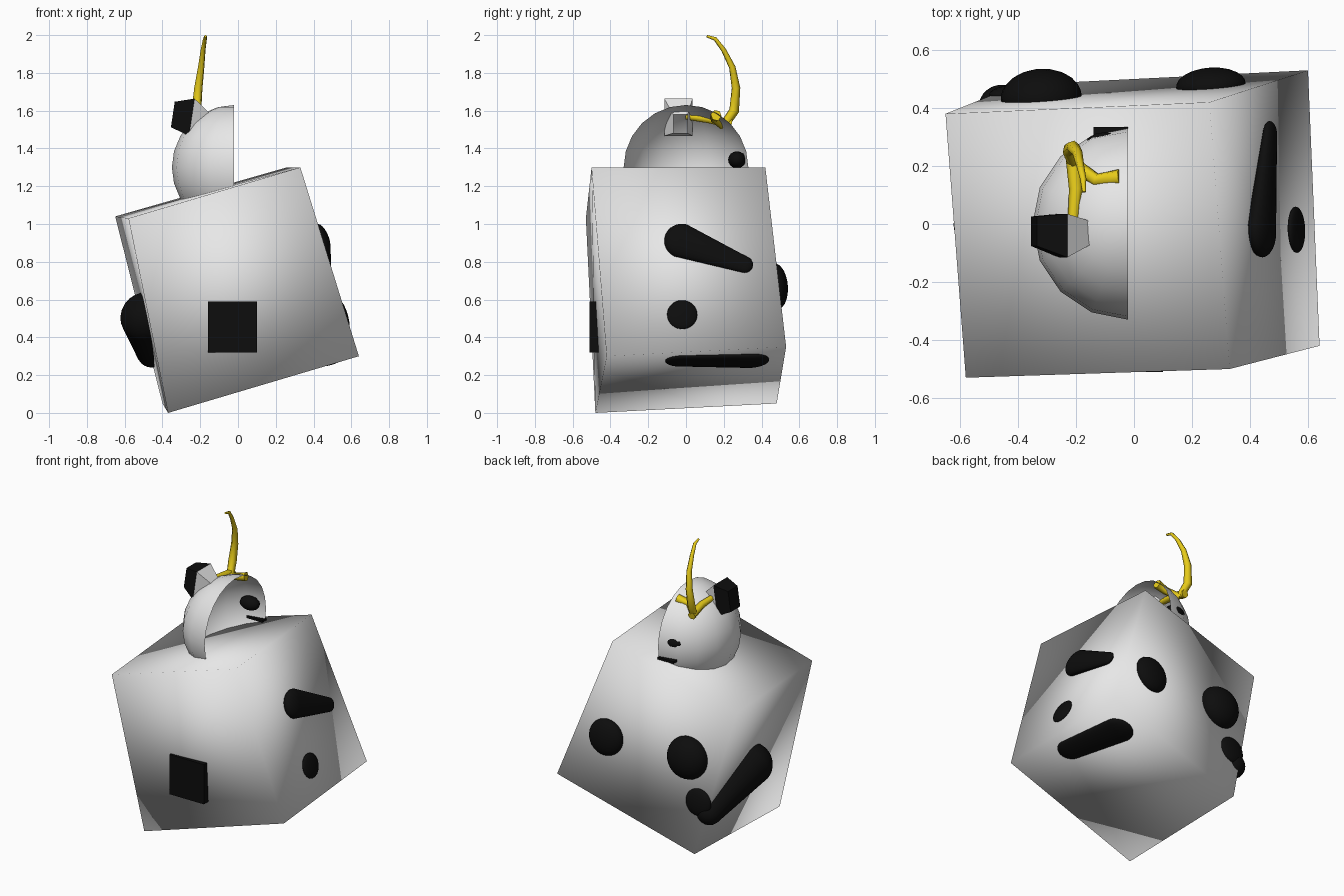
import bpy, bmesh
from mathutils import Vector, Matrix

if "Cube" in bpy.data.objects:
    bpy.data.objects.remove(bpy.data.objects["Cube"])


def material(name, color):
    m = bpy.data.materials.new(name)
    m.use_nodes = True
    m.diffuse_color = (*color, 1)
    m.node_tree.nodes["Principled BSDF"].inputs["Base Color"].default_value = (*color, 1)
    return m


WHITE = material("white", (.8, .8, .8))
BLACK = material("black", (.004, .004, .004))
YELLOW = material("golden yellow", (.8, .6, .01))


def add(name, bm, mats, smooth=True):
    bmesh.ops.recalc_face_normals(bm, faces=bm.faces)
    for f in bm.faces:
        f.smooth = smooth
    me = bpy.data.meshes.new(name)
    bm.to_mesh(me)
    bm.free()
    for m in mats:
        me.materials.append(m)
    ob = bpy.data.objects.new(name, me)
    bpy.context.collection.objects.link(ob)
    return ob


# tilted cube body: corners ordered front then back, softly shaded
corners = [(-.37, -.48, 0), (.64, -.42, .30), (.33, -.5, 1.30), (-.58, -.53, 1.03),
           (-.40, .48, .05), (.60, .53, .35), (.26, .42, 1.30), (-.65, .38, 1.04)]
bm = bmesh.new()
v = [bm.verts.new(c) for c in corners]
bm.faces.new(v[:4])
bm.faces.new(v[4:])
for i in range(4):
    j = (i + 1) % 4
    bm.faces.new((v[i], v[j], v[j + 4], v[i + 4]))
add("body", bm, [WHITE])


def spot(name, p1, r1, p2, r2, normal, height):
    """Raised pear-shaped patch between two round ends."""
    p1, p2, n = Vector(p1), Vector(p2), Vector(normal).normalized()
    along = p2 - p1
    if along.length < .001:
        along = n.orthogonal()
    along = (along - n * along.dot(n)).normalized()
    side = n.cross(along)
    bm = bmesh.new()
    bmesh.ops.create_uvsphere(bm, u_segments=24, v_segments=15, radius=1)
    for vert in bm.verts:
        c = vert.co.copy()
        p, r = (p1, r1) if c.z < 0 else (p2, r2)
        vert.co = p + along * c.z * r + side * c.x * r + n * c.y * height * r / r1
    add(name, bm, [BLACK])


def round_spot(name, p, r, normal, height):
    spot(name, p, r, p, r, normal, height)


RIGHT, LEFT, BACK, BOTTOM = (1, .03, .31), (-1, -.03, -.22), (-.07, 1, .08), (.29, .05, -1)
spot("long_spot_plus_x", (.44, -.02, .91), .095, (.469, .31, .785), .045, RIGHT, .045)
round_spot("round_spot_plus_x", (.56, -.02, .52), .08, RIGHT, .02)
spot("long_spot_bottom", (.42, .34, .278), .1, (.49, -.03, .278), .08, BOTTOM, .03)
round_spot("back_spot_a", (.265, .479, .67), .12, BACK, .06)
round_spot("back_spot_b", (-.32, .435, .67), .14, BACK, .1)
round_spot("back_spot_c", (-.41, .451, .395), .09, BACK, .03)
spot("long_spot_minus_x", (-.483, 0, .5), .14, (-.457, .4, .32), .08, LEFT, .14)


def box(name, lo, hi, mat):
    lo, hi = Vector(lo), Vector(hi)
    bm = bmesh.new()
    bmesh.ops.create_cube(bm, size=1)
    for vert in bm.verts:
        vert.co = (lo + hi) / 2 + vert.co * (hi - lo)
    add(name, bm, [mat], False)


box("front_square", (-.16, -.51, .32), (.10, -.44, .59), BLACK)

# hollow half head, open towards +x
bm = bmesh.new()
bmesh.ops.create_uvsphere(bm, u_segments=16, v_segments=12, radius=.33)
bmesh.ops.delete(bm, geom=[w for w in bm.verts if w.co.x > .001], context='VERTS')
bmesh.ops.translate(bm, verts=bm.verts, vec=(-.02, 0, 1.3))
add("half_head", bm, [WHITE])

# eye and mouth, mostly sunk inside the shell
bm = bmesh.new()
bmesh.ops.create_uvsphere(bm, u_segments=12, v_segments=8, radius=1)
bmesh.ops.transform(bm, verts=bm.verts, matrix=Matrix.Translation((-.10, .27, 1.34))
                    @ Matrix.Diagonal((.07, .047, .045, 1)))
add("eye", bm, [BLACK])
box("mouth", (-.14, .29, 1.22), (-.02, .335, 1.235), BLACK)

# ear: square rings lofted outward, tip painted black
rings = [((-.15, -.03, 1.53), .05), ((-.245, -.04, 1.565), .1), ((-.345, -.025, 1.58), .068)]
axis = Vector((-1, 0, .15)).normalized()
up = Vector((.15, 0, 1)).normalized()
across = axis.cross(up)
bm = bmesh.new()
loops = []
for centre, r in rings:
    loops.append([bm.verts.new(Vector(centre) + up * r * a + across * r * b * .75)
                  for a, b in ((1, 1), (1, -1), (-1, -1), (-1, 1))])
for k in range(2):
    for i in range(4):
        j = (i + 1) % 4
        f = bm.faces.new((loops[k][i], loops[k][j], loops[k + 1][j], loops[k + 1][i]))
        f.material_index = k
bm.faces.new(loops[2]).material_index = 1
add("ear", bm, [WHITE, BLACK], False)


def tube(name, points, depth):
    cu = bpy.data.curves.new(name, 'CURVE')
    cu.dimensions = '3D'
    cu.bevel_depth = depth
    cu.bevel_resolution = 1
    cu.use_fill_caps = True
    sp = cu.splines.new('POLY')
    sp.points.add(len(points) - 1)
    for pt, (x, y, z, r) in zip(sp.points, points):
        pt.co = (x, y, z, 1)
        pt.radius = r
    tmp = bpy.data.objects.new(name + "_path", cu)
    bpy.context.collection.objects.link(tmp)
    dg = bpy.context.evaluated_depsgraph_get()
    bm = bmesh.new()
    bm.from_mesh(bpy.data.meshes.new_from_object(tmp.evaluated_get(dg)))
    bpy.data.objects.remove(tmp)
    for f in bm.faces:
        f.material_index = 0
    add(name, bm, [YELLOW])


# curved horn with two roots spreading over the head
tube("horn", [(-.20, .20, 1.52, .9), (-.22, .255, 1.60, 1), (-.21, .265, 1.72, .85),
              (-.195, .245, 1.83, .65), (-.185, .20, 1.92, .5), (-.175, .155, 1.98, .4),
              (-.172, .11, 1.994, .25)], .027)
tube("horn_root_front", [(-.21, .24, 1.53, 1), (-.20, .12, 1.555, .9), (-.21, 0, 1.57, .7)], .027)
tube("horn_root_side", [(-.20, .20, 1.52, .9), (-.13, .15, 1.56, .9), (-.05, .16, 1.575, 1.1)], .027)
